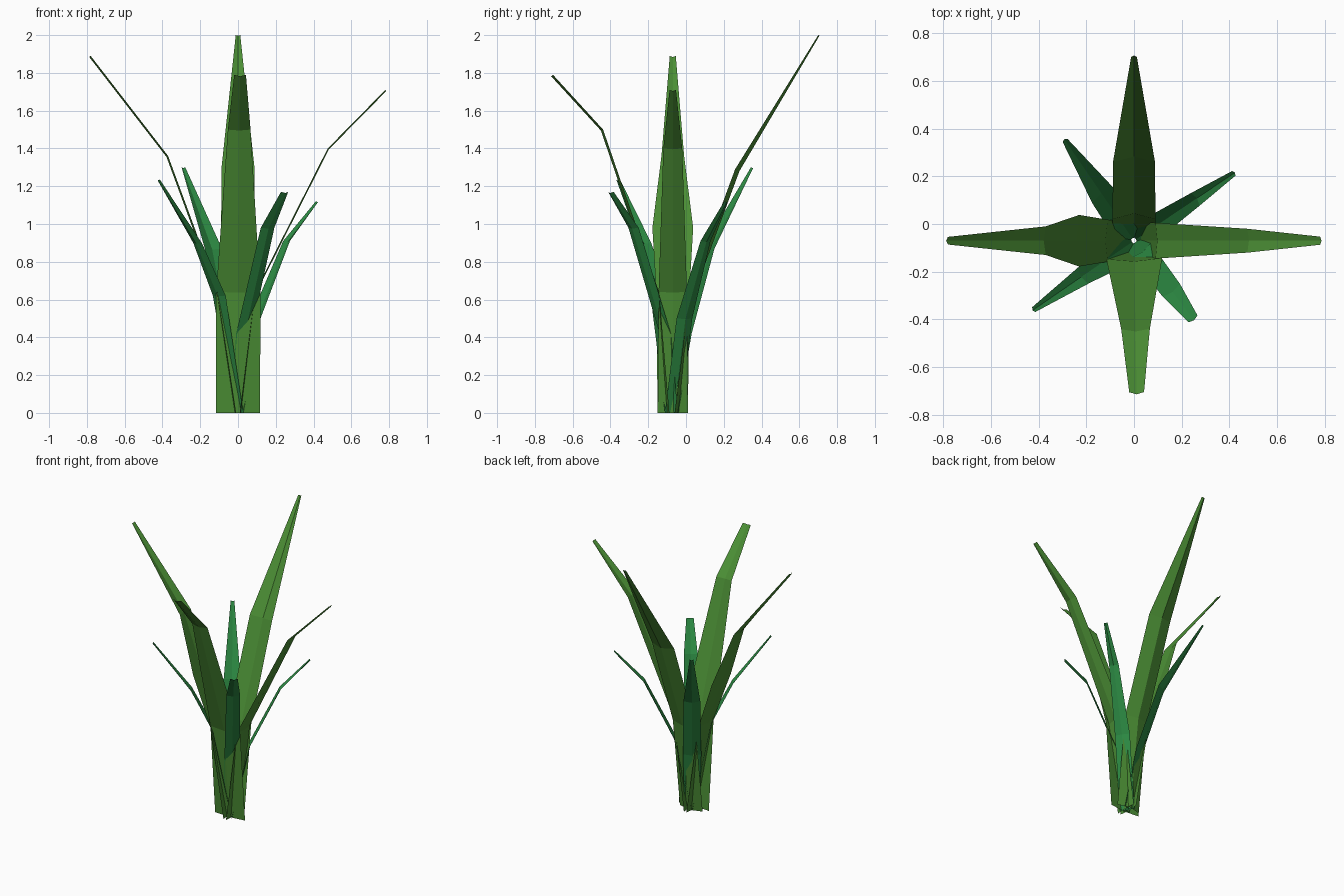
import bpy, math
from mathutils import Vector

if "Cube" in bpy.data.objects:
    bpy.data.objects.remove(bpy.data.objects["Cube"])

CENTRE = Vector((0, -0.07, 0))


def material(name, rgb):
    m = bpy.data.materials.new(name)
    m.diffuse_color = (*rgb, 1)
    m.use_nodes = True
    m.node_tree.nodes["Principled BSDF"].inputs["Base Color"].default_value = m.diffuse_color
    return m


BIG = material("grass_green", (0.07, 0.27, 0.035))
SMALL = material("deep_green", (0.025, 0.25, 0.055))


def leaf(name, angle, stations, mat, fold):
    """Folded blade; stations are (reach, height, half width) from root to tip."""
    a = math.radians(angle)
    out = Vector((math.cos(a), math.sin(a), 0))
    side = Vector((-math.sin(a), math.cos(a), 0))
    up = Vector((0, 0, 1))
    verts, faces = [], []
    n = len(stations)
    for i, (r, z, w) in enumerate(stations):
        p, q = stations[max(i - 1, 0)], stations[min(i + 1, n - 1)]
        dr, dz = q[0] - p[0], q[1] - p[1]
        length = math.hypot(dr, dz)
        # keel sits slightly below the two edges
        under = (out * dz - up * dr) / length
        if i == 0:
            under = out
        c = CENTRE + out * r + up * z
        depth = min(fold, w * 0.6)
        verts += [c - side * w, c + under * depth, c + side * w]
        if i:
            b = 3 * i
            faces += [(b - 3, b - 2, b + 1, b), (b - 2, b - 1, b + 2, b + 1)]
    mesh = bpy.data.meshes.new(name)
    mesh.from_pydata(verts, [], faces)
    mesh.materials.append(mat)
    ob = bpy.data.objects.new(name, mesh)
    bpy.context.collection.objects.link(ob)


# Four tall outer leaves
leaf("back_tall_leaf", 90, [(0.01, 0, 0.09), (0.09, 0.64, 0.09),
     (0.33, 1.29, 0.088), (0.77, 2.0, 0.012)], BIG, 0.025)
leaf("left_tall_leaf", 180, [(0.01, 0, 0.08), (0.11, 0.64, 0.088),
     (0.23, 0.98, 0.108), (0.37, 1.36, 0.06), (0.78, 1.89, 0.016)], BIG, 0.01)
leaf("right_tall_leaf", 0, [(0.01, 0, 0.08), (0.09, 0.64, 0.075),
     (0.475, 1.40, 0.05), (0.78, 1.71, 0.017)], BIG, 0.008)
leaf("front_tall_leaf", -89, [(0.02, 0, 0.117), (0.075, 0.64, 0.117),
     (0.37, 1.50, 0.06), (0.635, 1.79, 0.031)], BIG, 0.012)

# Four short inner leaves on the diagonals
leaf("back_left_short_leaf", 124.5, [(0.0, 0, 0.05), (0.08, 0.42, 0.06),
     (0.23, 0.87, 0.055), (0.51, 1.30, 0.012)], SMALL, 0.012)
leaf("back_right_short_leaf", 34, [(0.0, 0, 0.05), (0.11, 0.50, 0.05),
     (0.31, 0.91, 0.032), (0.505, 1.12, 0.012)], SMALL, 0.01)
leaf("front_left_short_leaf", 214.5, [(0.0, 0, 0.05), (0.12, 0.62, 0.06),
     (0.26, 0.90, 0.04), (0.51, 1.235, 0.012)], SMALL, 0.01)
leaf("front_right_short_leaf", -53, [(0.0, 0, 0.045), (0.05, 0.42, 0.05),
     (0.26, 0.98, 0.045), (0.41, 1.17, 0.024)], SMALL, 0.01)
